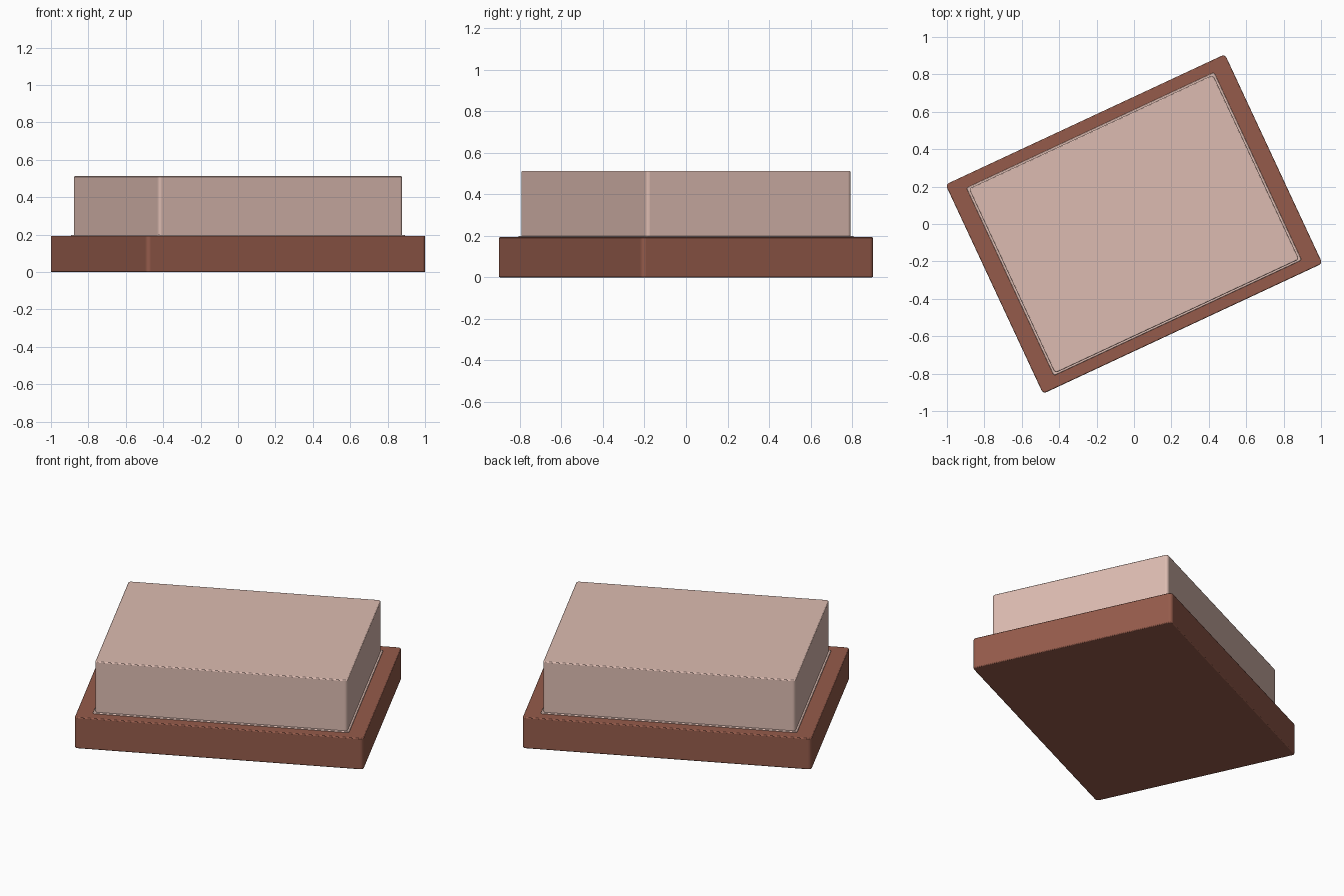
import bpy, math

if "Cube" in bpy.data.objects:
    bpy.data.objects.remove(bpy.data.objects["Cube"])

ANGLE = math.radians(25)

def material(name, color):
    m = bpy.data.materials.new(name)
    m.diffuse_color = color
    m.use_nodes = True
    m.node_tree.nodes["Principled BSDF"].inputs["Base Color"].default_value = m.diffuse_color
    return m

def block(name, hx, hy, z0, z1, corner, edge, mat):
    # slab with rounded vertical corners and softened rims
    bpy.ops.mesh.primitive_cube_add(size=2, location=(0, 0, (z0 + z1) / 2))
    o = bpy.context.object
    o.name = name
    o.scale = (hx, hy, (z1 - z0) / 2)
    bpy.ops.object.transform_apply(location=False, rotation=False, scale=True)
    o.rotation_euler.z = ANGLE
    weight = o.data.attributes.new("bevel_weight_edge", 'FLOAT', 'EDGE')
    for e in o.data.edges:
        a, b = (o.data.vertices[i].co for i in e.vertices)
        weight.data[e.index].value = 1.0 if abs(a.z - b.z) > 1e-4 else 0.0
    c = o.modifiers.new("corners", 'BEVEL')
    c.limit_method = 'WEIGHT'
    c.width = corner
    c.segments = 4
    r = o.modifiers.new("rims", 'BEVEL')
    r.limit_method = 'ANGLE'
    r.angle_limit = math.radians(40)
    r.width = edge
    r.segments = 2
    o.data.materials.append(mat)
    bpy.ops.object.shade_smooth_by_angle(angle=math.radians(35))
    return o

brown = material("brown", (0.30, 0.105, 0.07, 1))
pink = material("pale_pink", (0.72, 0.50, 0.44, 1))

# wide base, thin flange at the joint, and upper body
block("base", 0.824, 0.617, 0, 0.193, 0.02, 0.005, brown)
block("flange", 0.731, 0.554, 0.185, 0.199, 0.012, 0.003, pink)
block("upper_body", 0.720, 0.544, 0.19, 0.512, 0.016, 0.005, pink)
